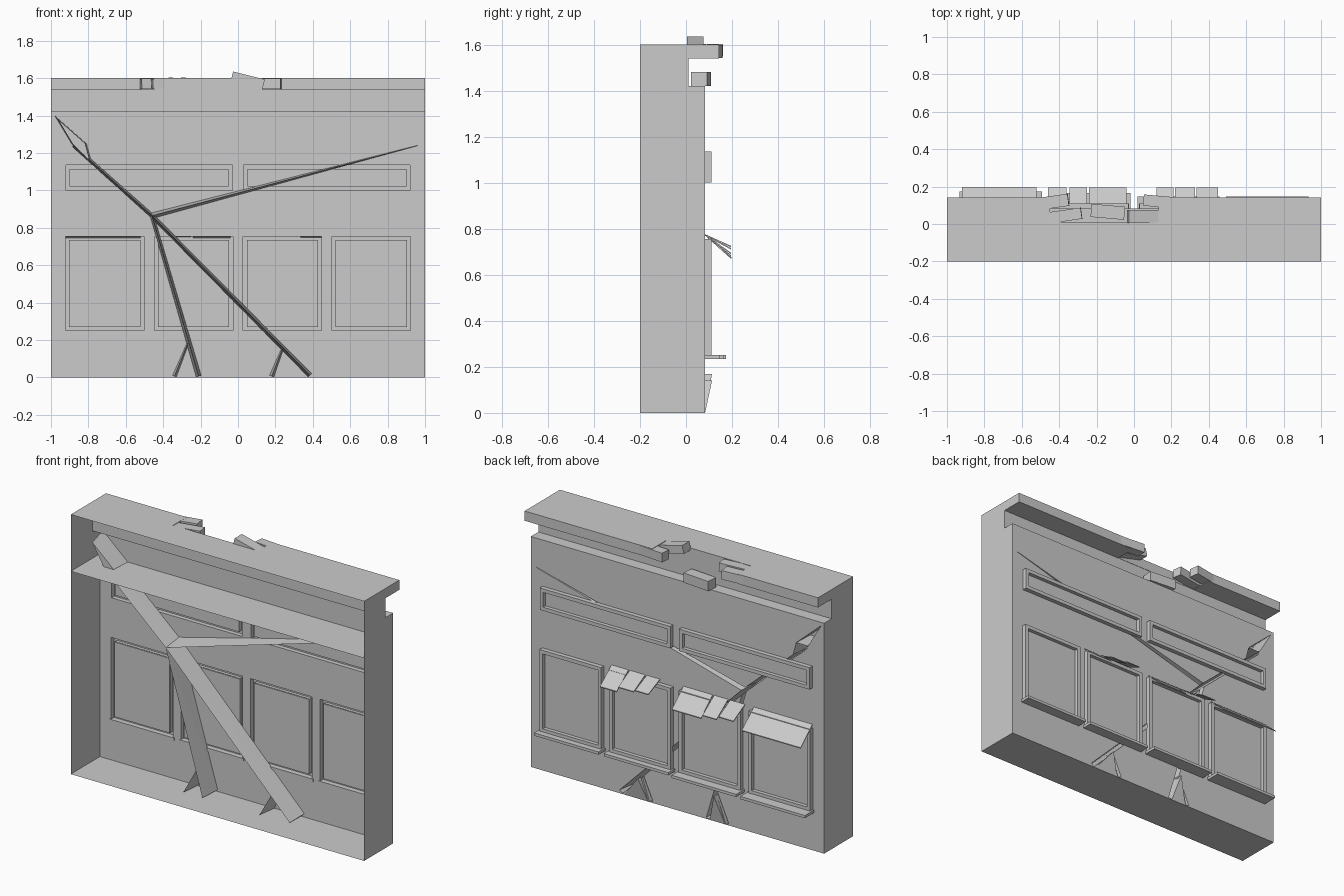
import bpy, bmesh, math
from mathutils import Vector, Matrix

cube = bpy.data.objects.get("Cube")
if cube:
    bpy.data.objects.remove(cube, do_unlink=True)

grey = bpy.data.materials.new("plaster_grey")
grey.use_nodes = True
grey.diffuse_color = (0.6, 0.6, 0.6, 1)
grey.node_tree.nodes["Principled BSDF"].inputs["Base Color"].default_value = (0.6, 0.6, 0.6, 1)

WALL = 0.083      # back wall plane
FRONT = -0.2      # open side


def add_object(name, bm):
    mesh = bpy.data.meshes.new(name)
    bm.to_mesh(mesh)
    bm.free()
    mesh.materials.append(grey)
    ob = bpy.data.objects.new(name, mesh)
    bpy.context.collection.objects.link(ob)
    return ob


def hull(name, points):
    bm = bmesh.new()
    for p in points:
        bm.verts.new(p)
    res = bmesh.ops.convex_hull(bm, input=bm.verts)
    loose = [g for g in res["geom_interior"] if isinstance(g, bmesh.types.BMVert)]
    bmesh.ops.delete(bm, geom=loose, context="VERTS")
    bmesh.ops.recalc_face_normals(bm, faces=bm.faces)
    return add_object(name, bm)


def box(name, x0, x1, y0, y1, z0, z1, turn=0, tilt=0):
    bm = bmesh.new()
    size = Matrix.Diagonal((x1 - x0, y1 - y0, z1 - z0, 1))
    place = Matrix.Translation(((x0 + x1) / 2, (y0 + y1) / 2, (z0 + z1) / 2))
    spin = Matrix.Rotation(math.radians(turn), 4, "Z") @ Matrix.Rotation(math.radians(tilt), 4, "Y")
    bmesh.ops.create_cube(bm, size=1, matrix=place @ spin @ size)
    return add_object(name, bm)


def sheet(name, corners):
    bm = bmesh.new()
    bm.faces.new([bm.verts.new(c) for c in corners])
    return add_object(name, bm)


def prism(name, profile, half):
    bm = bmesh.new()
    face = bm.faces.new([bm.verts.new((-half, y, z)) for y, z in profile])
    res = bmesh.ops.extrude_face_region(bm, geom=[face])
    moved = [g for g in res["geom"] if isinstance(g, bmesh.types.BMVert)]
    bmesh.ops.translate(bm, verts=moved, vec=(2 * half, 0, 0))
    bmesh.ops.recalc_face_normals(bm, faces=bm.faces)
    return add_object(name, bm)


def ring(name, x0, x1, z0, z1, w=0.022):
    """Rectangular frame embedded in the wall."""
    bm = bmesh.new()
    outer = [bm.verts.new((x, 0.04, z)) for x, z in ((x0, z0), (x1, z0), (x1, z1), (x0, z1))]
    inner = [bm.verts.new((x, 0.04, z)) for x, z in
             ((x0 + w, z0 + w), (x1 - w, z0 + w), (x1 - w, z1 - w), (x0 + w, z1 - w))]
    faces = [bm.faces.new((outer[i], outer[(i + 1) % 4], inner[(i + 1) % 4], inner[i])) for i in range(4)]
    res = bmesh.ops.extrude_face_region(bm, geom=faces)
    moved = [g for g in res["geom"] if isinstance(g, bmesh.types.BMVert)]
    bmesh.ops.translate(bm, verts=moved, vec=(0, 0.07, 0))
    bmesh.ops.recalc_face_normals(bm, faces=bm.faces)
    return add_object(name, bm)


def groove(a, b, w0, w1, d0=0.13, d1=0.13):
    """V-shaped crack cutter between two points of the wall."""
    a, b = Vector((a[0], 0, a[1])), Vector((b[0], 0, b[1]))
    side = (b - a).normalized().cross(Vector((0, 1, 0)))
    pts = []
    for p, w, d in ((a, w0, d0), (b, w1, d1)):
        for s in (-0.5, 0.5):
            pts.append(p + side * w * s + Vector((0, WALL + 0.002, 0)))
        pts.append(p + Vector((0, WALL - d, 0)))
    return hull("crack_cutter", pts)


# Main shell: wall, ledge, neck and cornice
shell = prism("facade_shell", [
    (FRONT, 0), (WALL, 0), (WALL, 1.42), (0.01, 1.42),
    (0.01, 1.54), (0.143, 1.54), (0.143, 1.6), (FRONT, 1.6)], 1)

# Window frames and upper panel frames
windows = [(c - 0.21, c + 0.21, 0.25, 0.755) for c in (-0.7125, -0.2375, 0.2375, 0.7125)]
bands = [(-0.92, -0.03, 1.0, 1.135), (0.03, 0.92, 1.0, 1.135)]
frames = [ring("frame", *r) for r in windows + bands]

# Cracks, broken cornice and the fallen plaster pit
hub = (-0.46, 0.865)
cutters = [
    box("cornice_gap", -0.45, 0.13, 0.012, 0.3, 1.5, 1.7),
    groove(hub, (0.96, 1.24), 0.03, 0.003, 0.13, 0.01),
    groove(hub, (-0.88, 1.24), 0.022, 0.018),
    groove(hub, (-0.21, 0.006), 0.02, 0.028),
    groove(hub, (0.385, 0.012), 0.022, 0.026),
    groove((-0.34, 0.006), (-0.265, 0.19), 0.022, 0.01, 0.13, 0.06),
    groove((0.18, 0.006), (0.24, 0.16), 0.026, 0.01, 0.13, 0.06),
]
pit = [(-0.98, 1.4), (-0.81, 1.25), (-0.78, 1.14), (-0.89, 1.25)]
cutters.append(hull("pit_cutter", [
    (x + (-0.86 - x) * k, y, z + (1.26 - z) * k)
    for x, z in pit for k, y in ((0, WALL + 0.002), (0.15, -0.045))]))

for op, group in (("UNION", frames), ("DIFFERENCE", cutters)):
    for ob in group:
        mod = shell.modifiers.new(op.lower(), "BOOLEAN")
        mod.operation, mod.object, mod.solver = op, ob, "EXACT"
graph = bpy.context.evaluated_depsgraph_get()
cut_mesh = bpy.data.meshes.new_from_object(shell.evaluated_get(graph))
shell.modifiers.clear()
shell.data = cut_mesh
for ob in frames + cutters:
    bpy.data.objects.remove(ob, do_unlink=True)

# Open the front of the shell
bm = bmesh.new()
bm.from_mesh(cut_mesh)
front = [f for f in bm.faces if all(v.co.y < FRONT + 0.001 for v in f.verts)]
bmesh.ops.delete(bm, geom=front, context="FACES")
bm.to_mesh(cut_mesh)
bm.free()

# Inner floor
sheet("upper_floor", [(-1, FRONT, 1.25), (1, FRONT, 1.25), (1, WALL, 1.25), (-1, WALL, 1.25)])

# Flat panes inside the frames
for x0, x1, z0, z1 in windows + bands:
    m = 0.02
    sheet("pane", [(x1 - m, 0.087, z0 + m), (x0 + m, 0.087, z0 + m),
                   (x0 + m, 0.087, z1 - m), (x1 - m, 0.087, z1 - m)])

# Window sills
for (x0, x1, z0, z1), depth in zip(windows, (0.174, 0.165, 0.147, 0.147)):
    box("window_sill", x0 - 0.01, x1 + 0.01, WALL - 0.005, depth, 0.235, 0.252)

# Awnings, whole and broken: left, right, reach, drop
for x0, x1, reach, drop in [
        (-0.92, -0.52, 0.198, 0.1),
        (-0.46, -0.36, 0.195, 0.06), (-0.345, -0.25, 0.195, 0.08), (-0.24, -0.04, 0.195, 0.1),
        (0.12, 0.21, 0.195, 0.05), (0.22, 0.325, 0.195, 0.06), (0.335, 0.45, 0.195, 0.09)]:
    hull("awning", [(x, y, z + t) for x in (x0, x1) for t in (0, 0.006)
                    for y, z in ((WALL, 0.77), (reach, 0.77 - drop))])

# Loose stones on the broken cornice and ledge
for x0, x1, y0, y1, z0, z1, turn, tilt in [
        (-0.46, -0.28, 0.015, 0.075, 1.545, 1.6, 8, -2),
        (-0.52, -0.35, 0.085, 0.15, 1.545, 1.6, 8, -2),
        (-0.23, -0.05, 0.03, 0.1, 1.42, 1.48, -5, 0),
        (-0.035, 0.14, 0.005, 0.075, 1.565, 1.615, 0, 14),
        (0.05, 0.23, 0.09, 0.15, 1.542, 1.598, -5, 0)]:
    box("loose_stone", x0, x1, y0, y1, z0, z1, turn, tilt)

# Plaster wedges leaning out at the foot of the wall
for left, right, tip, top in ((-0.325, -0.22, -0.268, 0.17), (0.2, 0.365, 0.25, 0.14)):
    hull("leaning_plaster", [(left, WALL, 0), (right, WALL, 0), (tip, WALL, top), (tip, 0.113, top)])
